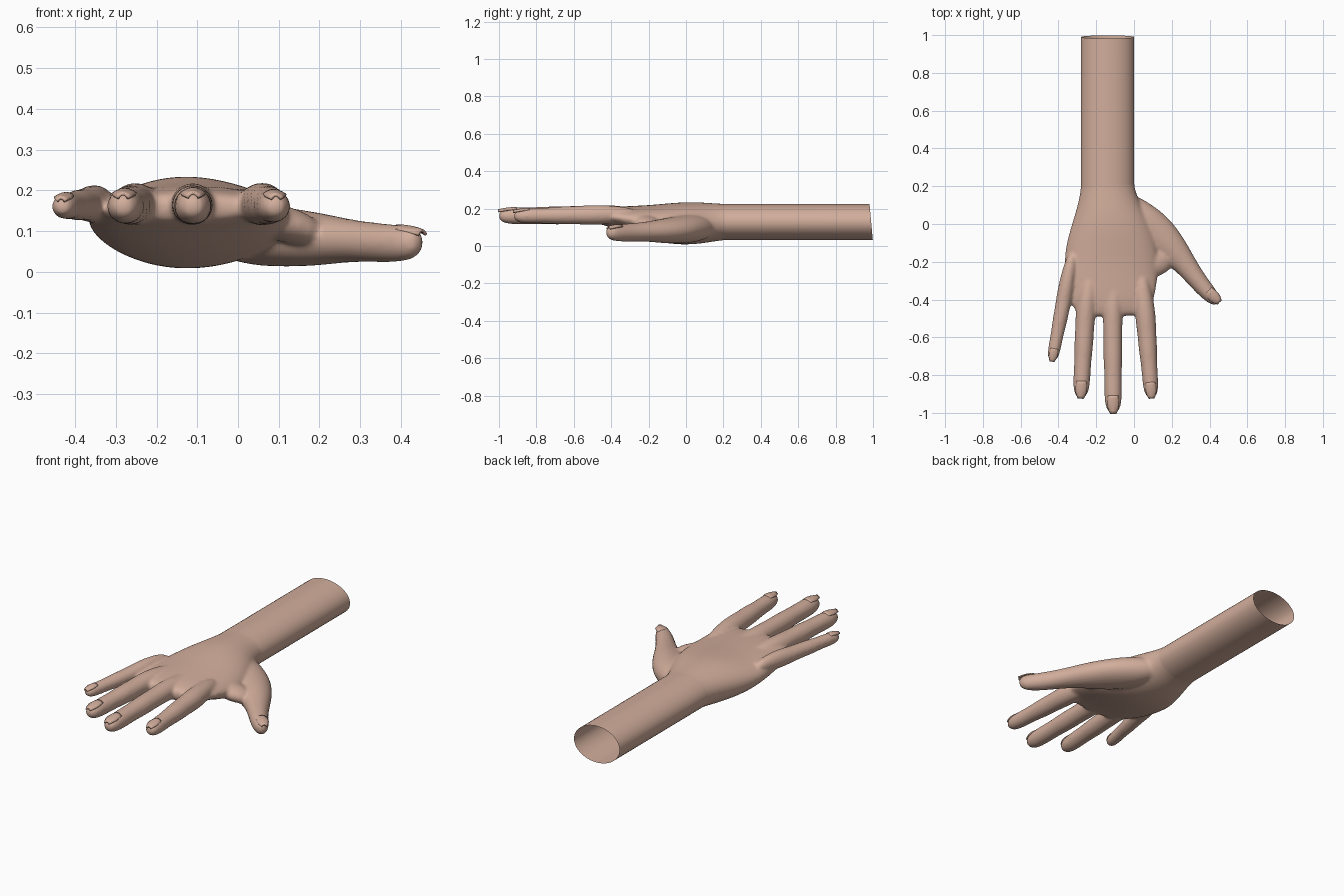
import bpy, bmesh, math
from mathutils import Vector

cube = bpy.data.objects.get("Cube")
if cube:
    bpy.data.objects.remove(cube)

SKIN = (0.64, 0.42, 0.33, 1)
skin = bpy.data.materials.new("skin")
skin.use_nodes = True
skin.diffuse_color = SKIN
bsdf = skin.node_tree.nodes["Principled BSDF"]
bsdf.inputs["Base Color"].default_value = SKIN
bsdf.inputs["Roughness"].default_value = 0.7


def loft(bm, rows, sides=16, caps=True):
    """Skin elliptical rings (x, y, z, half width, half height) along a level path."""
    rings = []
    for i, (x, y, z, w, h) in enumerate(rows):
        a, b = rows[max(i - 1, 0)], rows[min(i + 1, len(rows) - 1)]
        d = Vector((b[0] - a[0], b[1] - a[1], 0)).normalized()
        side = Vector((-d.y, d.x, 0))
        ring = []
        for k in range(sides):
            t = math.tau * k / sides
            ring.append(bm.verts.new(Vector((x, y, z)) + side * w * math.cos(t)
                                     + Vector((0, 0, h * math.sin(t)))))
        rings.append(ring)
    for r, s in zip(rings, rings[1:]):
        for k in range(sides):
            n = (k + 1) % sides
            bm.faces.new((r[k], r[n], s[n], s[k]))
    if caps:
        bm.faces.new(rings[0][::-1])
        bm.faces.new(rings[-1])
    return rings


def to_object(bm, name):
    bmesh.ops.recalc_face_normals(bm, faces=bm.faces)
    mesh = bpy.data.meshes.new(name)
    bm.to_mesh(mesh)
    bm.free()
    mesh.materials.append(skin)
    ob = bpy.data.objects.new(name, mesh)
    bpy.context.collection.objects.link(ob)
    return ob


def smooth(ob, angle=60):
    bpy.ops.object.select_all(action='DESELECT')
    ob.select_set(True)
    bpy.context.view_layer.objects.active = ob
    bpy.ops.object.shade_smooth_by_angle(angle=math.radians(angle))


bm = bmesh.new()

# Palm, from a stub of wrist to the webs: y, left and right edge, bottom, top
palm = [(0.36, -0.283, 0.003, 0.03, 0.227), (0.26, -0.283, 0.003, 0.03, 0.227),
        (0.19, -0.283, 0.003, 0.03, 0.227), (0.1, -0.305, 0.035, 0.012, 0.235),
        (0.0, -0.34, 0.09, 0.003, 0.238), (-0.1, -0.365, 0.13, 0.01, 0.23),
        (-0.2, -0.375, 0.14, 0.035, 0.22), (-0.3, -0.375, 0.13, 0.065, 0.215),
        (-0.4, -0.34, 0.12, 0.1, 0.21), (-0.46, -0.3, 0.1, 0.115, 0.2),
        (-0.49, -0.27, 0.07, 0.13, 0.185)]
loft(bm, [((a + b) / 2, y, (lo + hi) / 2, (b - a) / 2, (hi - lo) / 2)
          for y, a, b, lo, hi in palm])

# Fingers: base, web and tip points, half width at the web and near the tip
fingers = {
    "index": ((0.035, -0.25), (0.062, -0.5), (0.093, -0.92), 0.056, 0.041),
    "middle": ((-0.1, -0.25), (-0.113, -0.5), (-0.11, -1.0), 0.054, 0.046),
    "ring": ((-0.225, -0.24), (-0.256, -0.46), (-0.282, -0.92), 0.055, 0.044),
    "little": ((-0.325, -0.15), (-0.367, -0.38), (-0.434, -0.725), 0.044, 0.033),
}
for base, web, tip, wide, narrow in fingers.values():
    base, web, tip = Vector(base), Vector(web), Vector(tip)
    rows = [(*base, 0.17, wide * 0.6, 0.03),
            (*base.lerp(web, 0.6), 0.167, wide * 0.95, 0.052)]
    # fraction along the free finger, width blend, joint swelling
    for f, swell in ((0, 1), (0.2, 0.97), (0.4, 1.04), (0.55, 0.98), (0.7, 1.02),
                     (0.84, 1.03), (0.93, 0.9), (0.98, 0.62), (1, 0.35)):
        w = (wide + (narrow - wide) * min(f * 1.3, 1)) * swell
        rows.append((*web.lerp(tip, f), 0.166 - 0.006 * f, w, w * 0.98))
    loft(bm, rows)

# Thumb with its fleshy base
loft(bm, [(-0.06, 0.14, 0.1, 0.05, 0.05), (0.02, 0.04, 0.095, 0.1, 0.08),
          (0.11, -0.05, 0.085, 0.115, 0.075), (0.2, -0.13, 0.08, 0.088, 0.066),
          (0.265, -0.205, 0.077, 0.064, 0.054), (0.325, -0.285, 0.073, 0.052, 0.05),
          (0.375, -0.345, 0.07, 0.047, 0.048), (0.415, -0.388, 0.07, 0.04, 0.044),
          (0.436, -0.41, 0.072, 0.028, 0.034), (0.445, -0.42, 0.074, 0.013, 0.018)])

# Thin web of skin between thumb and palm
loft(bm, [(0.06, -0.22, 0.13, 0.08, 0.05), (0.13, -0.2, 0.115, 0.075, 0.045),
          (0.2, -0.17, 0.09, 0.055, 0.04)])

# Fuse the parts into one soft skin and trim the stub at the wrist
hand = to_object(bm, "hand")
sub = hand.modifiers.new("round", 'SUBSURF')
sub.levels = sub.render_levels = 2
fuse = hand.modifiers.new("fuse", 'REMESH')
fuse.mode = 'VOXEL'
fuse.voxel_size = 0.008
relax = hand.modifiers.new("relax", 'SMOOTH')
relax.factor = 0.5
relax.iterations = 9
bpy.context.view_layer.objects.active = hand
hand.select_set(True)
for name in ("round", "fuse", "relax"):
    bpy.ops.object.modifier_apply(modifier=name)
bm = bmesh.new()
bm.from_mesh(hand.data)
bmesh.ops.bisect_plane(bm, geom=bm.verts[:] + bm.edges[:] + bm.faces[:],
                       plane_co=(0, 0.21, 0), plane_no=(0, 1, 0), clear_outer=True)
bm.to_mesh(hand.data)
bm.free()
smooth(hand)

# Forearm: open tube with a slightly slanted end
bm = bmesh.new()
rings = loft(bm, [(-0.14, y, 0.128, 0.141, 0.097) for y in (0.205, 0.6, 0.99)],
             sides=48, caps=False)
for v in rings[-1]:
    v.co.y -= (v.co.z - 0.128) * 0.09
smooth(to_object(bm, "forearm"))


# Nails: thin curved plates that overhang the fingertips a little
def nail(name, tip, direction, z, width, length):
    bm = bmesh.new()
    d = Vector((*direction, 0)).normalized()
    side = Vector((-d.y, d.x, 0))
    grid = []
    for i in range(7):
        f = i / 6
        half = width * (0.8 + 0.2 * math.sin(math.pi * f)) * (1 - 0.45 * f ** 4)
        grid.append([bm.verts.new(Vector((*tip, z)) + d * length * (f - 0.96)
                     + side * half * u / 3
                     - Vector((0, 0, 0.35 * width * (u / 3) ** 2 + 0.012 * f * f)))
                     for u in range(-3, 4)])
    for r, s in zip(grid, grid[1:]):
        for k in range(6):
            bm.faces.new((r[k], r[k + 1], s[k + 1], s[k]))
    ob = to_object(bm, name)
    thick = ob.modifiers.new("thickness", 'SOLIDIFY')
    thick.thickness = 0.007
    thick.offset = 0
    smooth(ob, 40)


for name, (base, web, tip, wide, narrow) in fingers.items():
    nail(name + "_nail", tip, Vector(tip) - Vector(web), 0.162 + narrow * 0.93,
         narrow * 0.68, narrow * 2.1)
nail("thumb_nail", (0.45, -0.412), (0.7, -0.7), 0.113, 0.03, 0.085)
